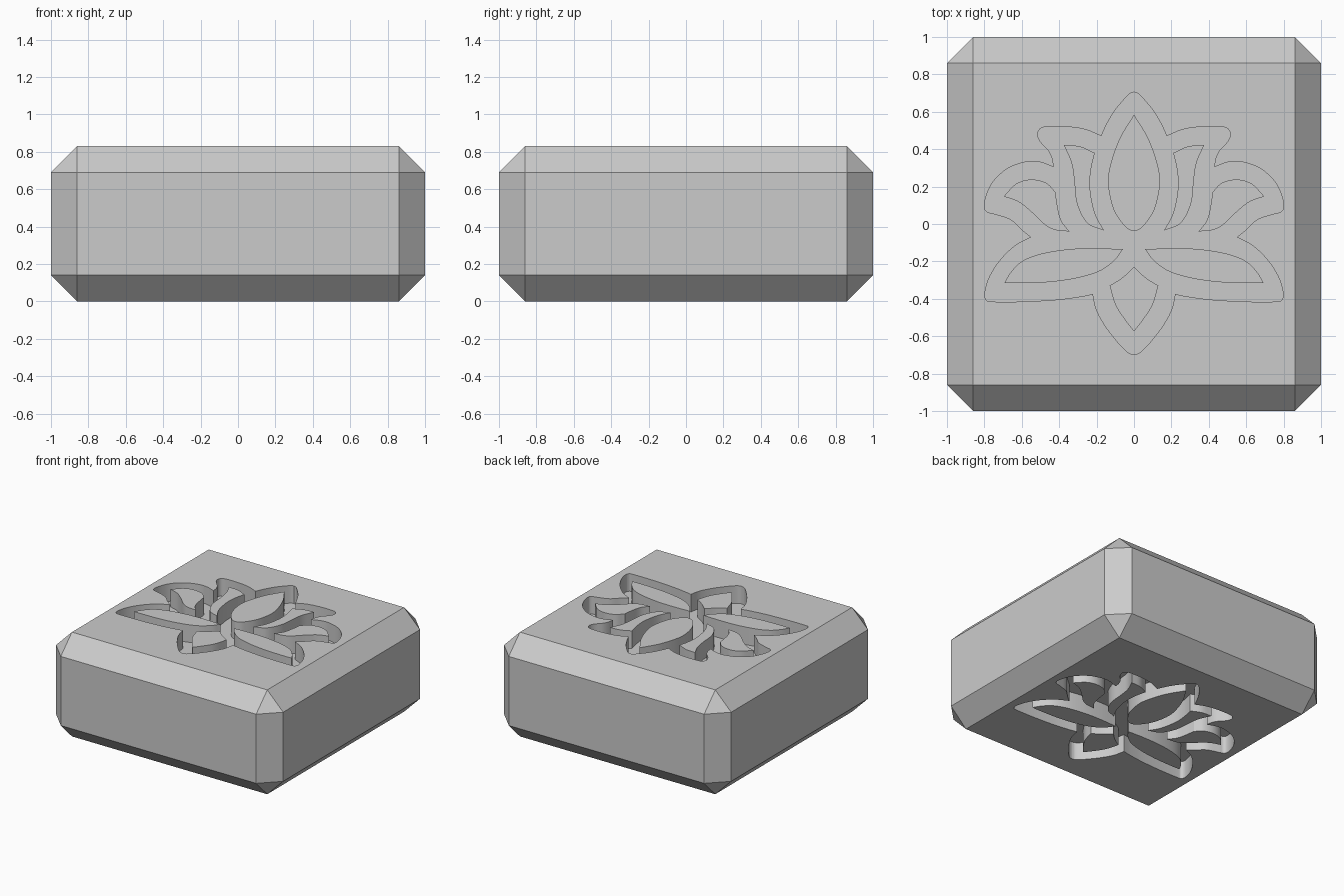
import bpy, bmesh
from mathutils import Vector

if "Cube" in bpy.data.objects:
    bpy.data.objects.remove(bpy.data.objects["Cube"])

H, CHAMFER, DEPTH = 0.83, 0.14, 0.14
STEPS = 6

stone = bpy.data.materials.new("grey_stone")
stone.diffuse_color = (0.6, 0.6, 0.6, 1)
stone.use_nodes = True
stone.node_tree.nodes["Principled BSDF"].inputs["Base Color"].default_value = stone.diffuse_color


def smooth_run(pts):
    """Catmull-Rom curve through one run of points, corners at its ends."""
    p = [Vector(q) for q in pts]
    p = [2 * p[0] - p[1]] + p + [2 * p[-1] - p[-2]]
    out = []
    for a, b, c, d in zip(p, p[1:], p[2:], p[3:]):
        for i in range(STEPS):
            t = i / STEPS
            out.append(0.5 * (2 * b + (c - a) * t + (2 * a - 5 * b + 4 * c - d) * t * t
                              + (3 * b - a - 3 * c + d) * t ** 3))
    return out


def outline(runs, symmetric=False):
    """Join runs into a closed loop; symmetric loops give only the right half."""
    pts = [v for r in runs for v in smooth_run(r)]
    if symmetric:
        pts.append(Vector(runs[-1][-1]))
        pts += [Vector((-v.x, v.y)) for v in reversed(pts[1:-1])]
    return pts


def flip(pts):
    return [Vector((-v.x, v.y)) for v in reversed(pts)]


def prism(name, pts, z0, z1, caps=(True, True)):
    bm = bmesh.new()
    low = [bm.verts.new((v.x, v.y, z0)) for v in pts]
    high = [bm.verts.new((v.x, v.y, z1)) for v in pts]
    n = len(pts)
    for i in range(n):
        j = (i + 1) % n
        bm.faces.new((low[i], low[j], high[j], high[i]))
    if caps[0]:
        bm.faces.new(low[::-1])
    if caps[1]:
        bm.faces.new(high)
    if sum((pts[i].cross(pts[(i + 1) % n])) for i in range(n)) < 0:
        bmesh.ops.reverse_faces(bm, faces=bm.faces[:])
    mesh = bpy.data.meshes.new(name)
    bm.to_mesh(mesh)
    bm.free()
    mesh.materials.append(stone)
    ob = bpy.data.objects.new(name, mesh)
    bpy.context.collection.objects.link(ob)
    return ob


def activate(ob):
    bpy.ops.object.select_all(action='DESELECT')
    ob.select_set(True)
    bpy.context.view_layer.objects.active = ob


def smooth(ob):
    activate(ob)
    bpy.ops.object.shade_smooth_by_angle(angle=0.5)


# Outer edge of the carved flower
flower = outline([
    [(0, .705), (.03, .69), (.10, .61), (.145, .535), (.175, .47)],
    [(.175, .47), (.26, .505), (.36, .52), (.46, .52), (.50, .51), (.515, .48),
     (.50, .44), (.455, .39), (.435, .345), (.43, .305)],
    [(.43, .305), (.50, .33), (.57, .333), (.67, .30), (.75, .23), (.79, .15),
     (.80, .09), (.785, .065), (.75, .055), (.66, .025), (.60, -.03), (.55, -.07)],
    [(.55, -.07), (.64, -.12), (.72, -.20), (.775, -.29), (.797, -.37),
     (.79, -.405), (.76, -.415), (.60, -.415), (.42, -.405), (.30, -.39), (.22, -.375)],
    [(.22, -.375), (.20, -.46), (.15, -.55), (.08, -.64), (.03, -.688), (0, -.697)],
], symmetric=True)

# Raised petals
centre = outline([[(0, .585), (.08, .45), (.13, .30), (.137, .20), (.11, .08),
                   (.06, 0), (.025, -.03), (0, -.037)]], symmetric=True)
bottom = outline([[(0, -.23), (.06, -.285), (.13, -.33)],
                  [(.13, -.33), (.10, -.43), (.05, -.51), (0, -.575)]], symmetric=True)
inner = outline([
    [(.16, -.035), (.21, .06), (.235, .19), (.23, .29), (.21, .38)],
    [(.21, .38), (.29, .415), (.375, .422)],
    [(.375, .422), (.335, .33), (.32, .24), (.305, .11), (.25, .005), (.16, -.035)]])
outer = outline([
    [(.345, -.04), (.39, .02), (.41, .10), (.42, .17)],
    [(.42, .17), (.47, .22), (.55, .238), (.63, .215), (.697, .147)],
    [(.697, .147), (.62, .12), (.555, .07), (.475, -.005), (.42, -.032), (.345, -.04)]])
lower = outline([
    [(.06, -.135), (.20, -.13), (.35, -.135), (.50, -.16), (.60, -.20),
     (.66, -.26), (.693, -.315)],
    [(.693, -.315), (.60, -.316), (.45, -.31), (.30, -.288), (.18, -.25),
     (.10, -.19), (.06, -.135)]])

# Chamfered block
block = prism("block", [Vector(c) for c in ((-1, -1), (1, -1), (1, 1), (-1, 1))], 0, H)
activate(block)
bevel = block.modifiers.new("chamfer", 'BEVEL')
bevel.width, bevel.segments = CHAMFER, 1
bpy.ops.object.modifier_apply(modifier=bevel.name)

# Flower pockets in the top and bottom
for z0, z1 in ((H - DEPTH, H + 0.1), (-0.1, DEPTH)):
    cutter = prism("pocket_cutter", flower, z0, z1)
    cutter.hide_render = True
    activate(block)
    cut = block.modifiers.new("pocket", 'BOOLEAN')
    cut.operation, cut.solver, cut.object = 'DIFFERENCE', 'EXACT', cutter
    bpy.ops.object.modifier_apply(modifier=cut.name)
    bpy.data.objects.remove(cutter)
smooth(block)

# Petals standing on the pocket floors, flush with the block faces
petals = {"centre_petal": centre, "bottom_petal": bottom}
for name, pts in (("inner_petal", inner), ("outer_petal", outer), ("lower_petal", lower)):
    petals[name + "_right"] = pts
    petals[name + "_left"] = flip(pts)
for name, pts in petals.items():
    smooth(prism(name + "_top", pts, H - DEPTH, H, caps=(False, True)))
    smooth(prism(name + "_underside", pts, 0, DEPTH, caps=(True, False)))
